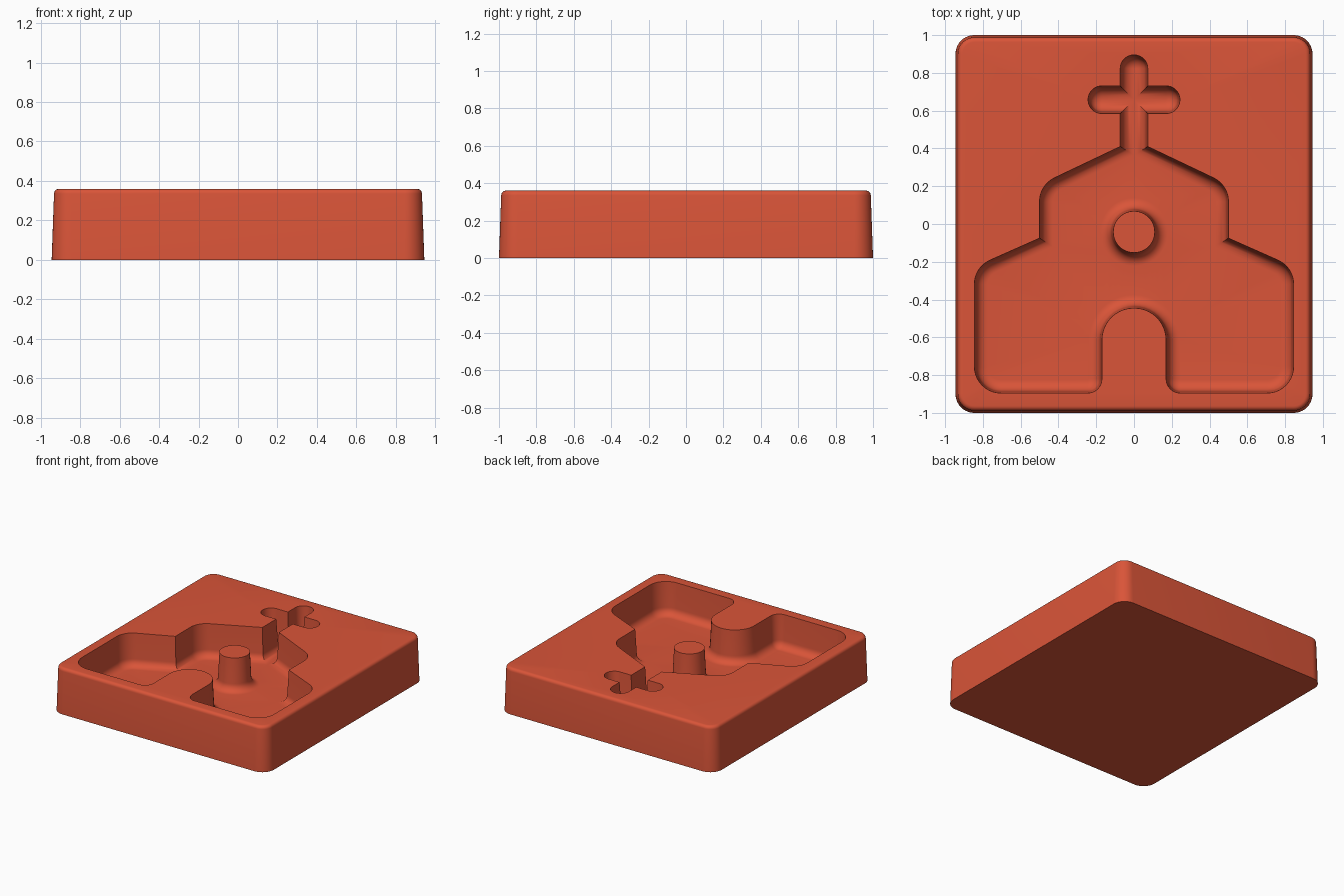
import bpy
import bmesh
import math
from mathutils import Vector

cube = bpy.data.objects.get("Cube")
if cube:
    bpy.data.objects.remove(cube, do_unlink=True)

HEIGHT = 0.36
FLOOR = 0.10
FILLET = 0.06
DRAFT = 0.01


def round_corners(corners, steps=10):
    """Turn (x, y, radius) corners into a closed outline with arcs."""
    points = []
    for i, (x, y, r) in enumerate(corners):
        p = Vector((x, y))
        before = (Vector(corners[i - 1][:2]) - p).normalized()
        after = (Vector(corners[(i + 1) % len(corners)][:2]) - p).normalized()
        if r == 0:
            arc = [p]
        else:
            half = before.angle(after) / 2
            centre = p + (before + after).normalized() * (r / math.sin(half))
            start = p + before * (r / math.tan(half)) - centre
            end = p + after * (r / math.tan(half)) - centre
            sweep = start.angle_signed(end)
            arc = []
            for k in range(steps + 1):
                a = -sweep * k / steps
                c, s = math.cos(a), math.sin(a)
                arc.append(centre + Vector((c * start.x - s * start.y,
                                            s * start.x + c * start.y)))
        for q in arc:
            if not points or (q - points[-1]).length > 1e-4:
                points.append(q)
    if (points[0] - points[-1]).length < 1e-4:
        points.pop()
    return points


def offset(points, distance):
    """Move each edge of the outline to its left by the distance."""
    moved = []
    for i, p in enumerate(points):
        d1 = (p - points[i - 1]).normalized()
        d2 = (points[(i + 1) % len(points)] - p).normalized()
        n1, n2 = Vector((-d1.y, d1.x)), Vector((-d2.y, d2.x))
        moved.append(p + (n1 + n2) * (distance / (1 + n1.dot(n2))))
    return moved


def loft(bm, points, profile):
    """Skin rings of (offset, height); return the first and last ring."""
    rings = [[bm.verts.new((p.x, p.y, z)) for p in offset(points, d)]
             for d, z in profile]
    n = len(points)
    for low, high in zip(rings, rings[1:]):
        for i in range(n):
            j = (i + 1) % n
            bm.faces.new((low[i], low[j], high[j], high[i]))
    return rings[0], rings[-1]


def fill_between(bm, *rings):
    edges = [bm.edges.get((r[i - 1], r[i])) for r in rings for i in range(len(r))]
    bmesh.ops.triangle_fill(bm, edges=edges, use_beauty=True, normal=(0, 0, 1))


# Chapel outline, right half from the doorway round to the top of the cross
arm = 0.073
half = [
    (0.17, -0.445, 0.169), (0.17, -0.895, -0.0),
    (0.845, -0.895, 0.14), (0.845, -0.228, 0.14),
    (0.5, -0.075, 0), (0.5, 0.207, 0.14),
    (arm, 0.41, 0), (arm, 0.585, 0),
    (0.243, 0.585, 0.0725), (0.243, 0.731, 0.0725),
    (arm, 0.731, 0), (arm, 0.895, 0.0725),
]
half[1] = (0.17, -0.895, 0.075)
outline = round_corners(half + [(-x, y, r) for x, y, r in reversed(half)])

# Cavity wall: slight draft, then a rounded foot onto the floor
wall = [(0, HEIGHT)]
for k in range(9):
    a = math.pi / 2 * k / 8
    wall.append((DRAFT + FILLET * (1 - math.cos(a)),
                 FLOOR + FILLET * (1 - math.sin(a))))

# Block side: draft and a small rounded top edge
side = [(0, 0)]
for k in range(6):
    a = math.pi / 2 * k / 5
    side.append((0.012 + 0.025 * (1 - math.cos(a)),
                 HEIGHT - 0.025 * (1 - math.sin(a))))
block = round_corners([(0.945, -1, 0.1), (0.945, 1, 0.1),
                       (-0.945, 1, 0.1), (-0.945, -1, 0.1)])

# Round window post, wound clockwise so its wall spreads outward
post = [Vector((0.11 * math.cos(a), -0.042 + 0.11 * math.sin(a)))
        for a in (-math.tau * k / 48 for k in range(48))]

bm = bmesh.new()
base, rim = loft(bm, block, side)
cavity_top, cavity_floor = loft(bm, outline, wall)
post_top, post_foot = loft(bm, post, wall)
bm.faces.new(base)
bm.faces.new(post_top)
fill_between(bm, rim, cavity_top)
fill_between(bm, cavity_floor, post_foot)
bmesh.ops.recalc_face_normals(bm, faces=bm.faces)

mesh = bpy.data.meshes.new("chapel_mould")
bm.to_mesh(mesh)
bm.free()
mould = bpy.data.objects.new("chapel_mould", mesh)
bpy.context.collection.objects.link(mould)

# Terracotta red throughout
colour = (0.70, 0.09, 0.04, 1)
mat = bpy.data.materials.new("terracotta_red")
mat.use_nodes = True
mat.diffuse_color = colour
mat.node_tree.nodes["Principled BSDF"].inputs["Base Color"].default_value = colour
mesh.materials.append(mat)

bpy.ops.object.select_all(action="DESELECT")
mould.select_set(True)
bpy.context.view_layer.objects.active = mould
bpy.ops.object.shade_smooth_by_angle(angle=math.radians(35))
